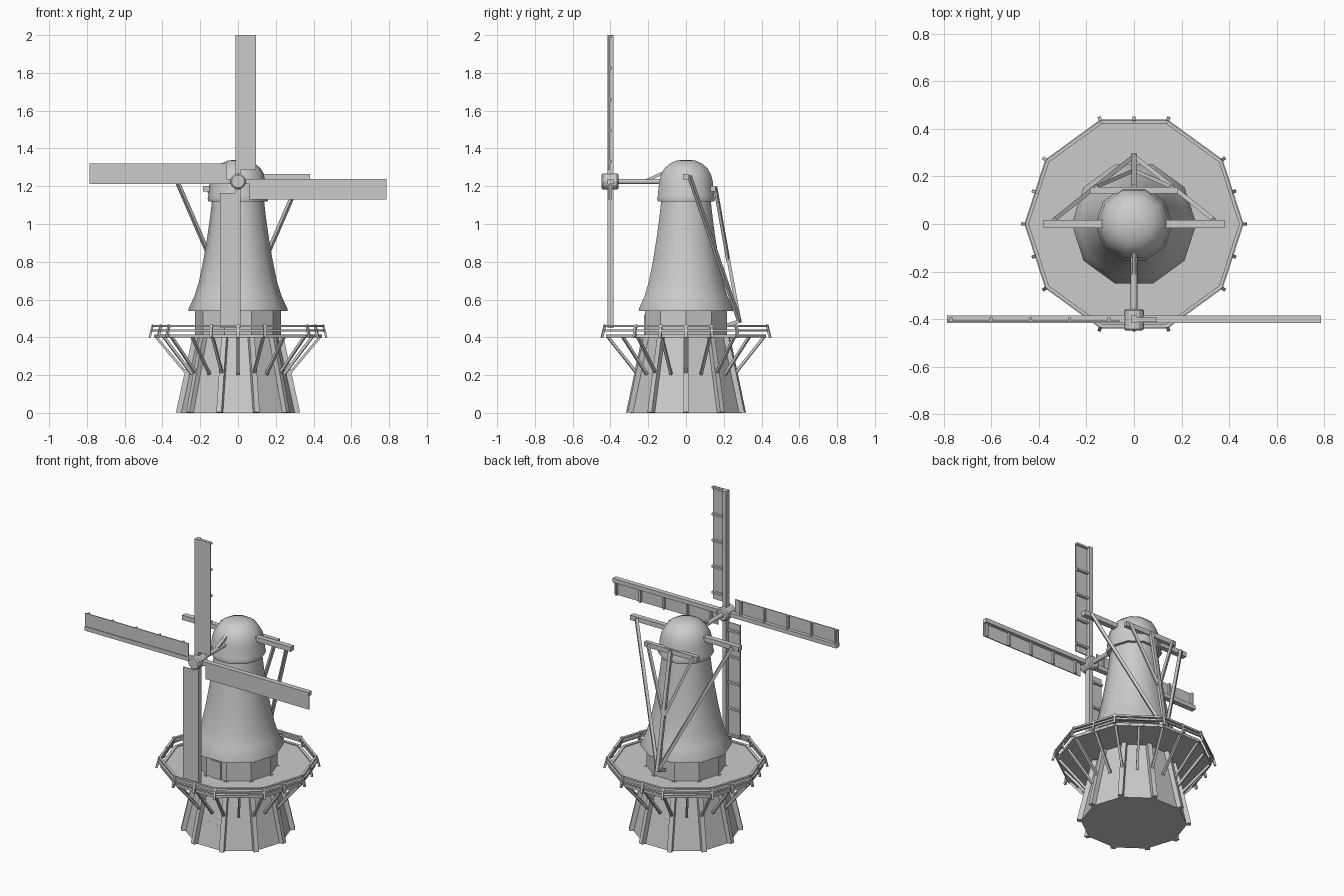
import bpy, bmesh, math
from mathutils import Vector, Matrix

if "Cube" in bpy.data.objects:
    bpy.data.objects.remove(bpy.data.objects["Cube"])

N = 10            # sides of the tower and gallery
HUB_Z = 1.225
HUB_Y = -0.40


def finish(bm, name):
    bmesh.ops.recalc_face_normals(bm, faces=bm.faces)
    me = bpy.data.meshes.new(name)
    bm.to_mesh(me)
    bm.free()
    ob = bpy.data.objects.new(name, me)
    bpy.context.collection.objects.link(ob)
    return ob


def polar(r, deg, z):
    a = math.radians(deg)
    return Vector((r * math.cos(a), r * math.sin(a), z))


def add_bar(bm, p0, p1, w, d, hint=(0, 0, 1)):
    """Box from p0 to p1: w across the hint, d along the hint."""
    p0, p1, hint = Vector(p0), Vector(p1), Vector(hint)
    ax = (p1 - p0).normalized()
    if abs(ax.dot(hint.normalized())) > 0.99:
        hint = Vector((0, 1, 0))
    side = ax.cross(hint).normalized()
    up = side.cross(ax)
    m = Matrix((side * w, up * d, p1 - p0)).transposed().to_4x4()
    m.translation = (p0 + p1) / 2
    return bmesh.ops.create_cube(bm, size=1, matrix=m)["verts"]


def bars(name, items):
    bm = bmesh.new()
    for it in items:
        add_bar(bm, *it)
    return finish(bm, name)


def lathe(name, profile, sides=N, smooth=False, matrix=None):
    """Stack of regular polygons with flat end caps."""
    bm = bmesh.new()
    rings = [[bm.verts.new(polar(r, 360 * i / sides, z)) for i in range(sides)]
             for r, z in profile]
    for a, b in zip(rings, rings[1:]):
        for i in range(sides):
            j = (i + 1) % sides
            bm.faces.new((a[i], a[j], b[j], b[i])).smooth = smooth
    bm.faces.new(rings[0])
    bm.faces.new(rings[-1])
    if matrix:
        bm.transform(matrix)
    return finish(bm, name)


# tower: faceted base and neck, smooth flared body, domed cap
lathe("base_wall", [(0.305, 0), (0.215, 0.41)])
lathe("neck_wall", [(0.228, 0.40), (0.228, 0.55)])
lathe("tower_body", [(0.262, 0.54), (0.262, 0.552), (0.232, 0.615), (0.208, 0.69),
                     (0.185, 0.80), (0.166, 0.91), (0.15, 1.02), (0.137, 1.13)], smooth=True)
lathe("cap", [(0.157, 1.12), (0.161, 1.135), (0.157, 1.15), (0.15, 1.22), (0.14, 1.26),
              (0.12, 1.295), (0.09, 1.32), (0.055, 1.335), (0.02, 1.34)], smooth=True)

# corner pilasters on the base
bm = bmesh.new()
for i in range(N):
    a = i * 36
    add_bar(bm, polar(0.313, a, 0), polar(0.223, a, 0.41), 0.028, 0.032, polar(1, a, 0))
for v in bm.verts:
    v.co.z = max(v.co.z, 0)
finish(bm, "base_pilasters")

# doors on the base and on the neck
bars("base_door", [((0, -0.279, 0.003), (0, -0.25, 0.145), 0.075, 0.02, (0, 1, 0))])
bars("gallery_door", [((0.0, -0.217, 0.41), (0.0, -0.217, 0.52), 0.07, 0.012, (0, 1, 0))])

# gallery deck with a raised rim
lathe("gallery_deck", [(0.445, 0.398), (0.445, 0.41)])
rim, rails, posts, struts = [], [], [], []
for i in range(N):
    a, b = i * 36, i * 36 + 36
    rim.append((polar(0.436, a, 0.41), polar(0.436, b, 0.41), 0.018, 0.012))
    for r, z in ((0.449, 0.459), (0.453, 0.436)):
        rails.append((polar(r, a, z), polar(r, b, z), 0.014, 0.011))
for i in range(20):
    a = i * 18
    k = 1 if i % 2 == 0 else math.cos(math.radians(18))
    tangent = polar(1, a + 90, 0)
    if i % 10 not in (3, 7):
        posts.append((polar(0.468 * k, a, 0.398), polar(0.45 * k, a, 0.467), 0.012, 0.014, tangent))
    struts.append((polar(0.435 * k, a, 0.403), polar(0.27 * k, a, 0.205), 0.014, 0.014, tangent))
bars("gallery_rim", rim)
bars("gallery_rails", rails)
bars("gallery_posts", posts)
bars("gallery_struts", struts)

# shaft, hub and the stay between shaft and cap
along_y = Matrix.Rotation(math.radians(90), 4, "X")
lathe("shaft", [(0.014, 0.10), (0.014, 0.40)], 10, True, Matrix.Translation((0, 0, HUB_Z)) @ along_y)
lathe("hub", [(0.034, 0.357), (0.042, 0.364), (0.042, 0.44), (0.034, 0.448)], 12, False,
      Matrix.Translation((0, 0, HUB_Z)) @ along_y)
bars("shaft_stay", [((0, -0.21, 1.23), (0, -0.12, 1.27), 0.018, 0.016)])

# four sails: spar, thin sheet and ribs, turned about the hub
for s in range(4):
    bm = bmesh.new()
    top = 0.775 if s % 2 == 0 else 0.785
    y = (0, 1, 0)
    add_bar(bm, (0, 0, 0), (0, 0, top), 0.026, 0.032, y)
    add_bar(bm, (0.052, -0.009, 0.06), (0.052, -0.009, top), 0.088, 0.006, y)
    for r in (0.105, 0.27, 0.435, 0.60, 0.768):
        add_bar(bm, (0.005, 0.001, r), (0.096, 0.001, r), 0.014, 0.012)
    bm.transform(Matrix.Translation((0, HUB_Y, HUB_Z)) @ Matrix.Rotation(math.radians(90 * s), 4, "Y"))
    finish(bm, "sail_%d" % (s + 1))

# cross beams through the cap
bars("long_beam", [((-0.38, 0, 1.25), (0.38, 0, 1.25), 0.032, 0.03)])
bars("short_beam", [((-0.185, 0.142, 1.187), (0.185, 0.142, 1.187), 0.026, 0.03)])

# tail poles and braces meeting behind the tower
foot = (0, 0.285, 0.48)
tail = [((0, 0.155, 1.195), foot, 0.022, 0.018), ((0, 0.295, 0.49), (0, 0.19, 0.455), 0.022, 0.018)]
for sx in (-1, 1):
    tail.append(((sx * 0.335, 0.018, 1.255), foot, 0.018, 0.018))
    tail.append(((sx * 0.16, 0.155, 1.195), (0, 0.225, 0.80), 0.016, 0.016))
bars("tail_braces", tail)
